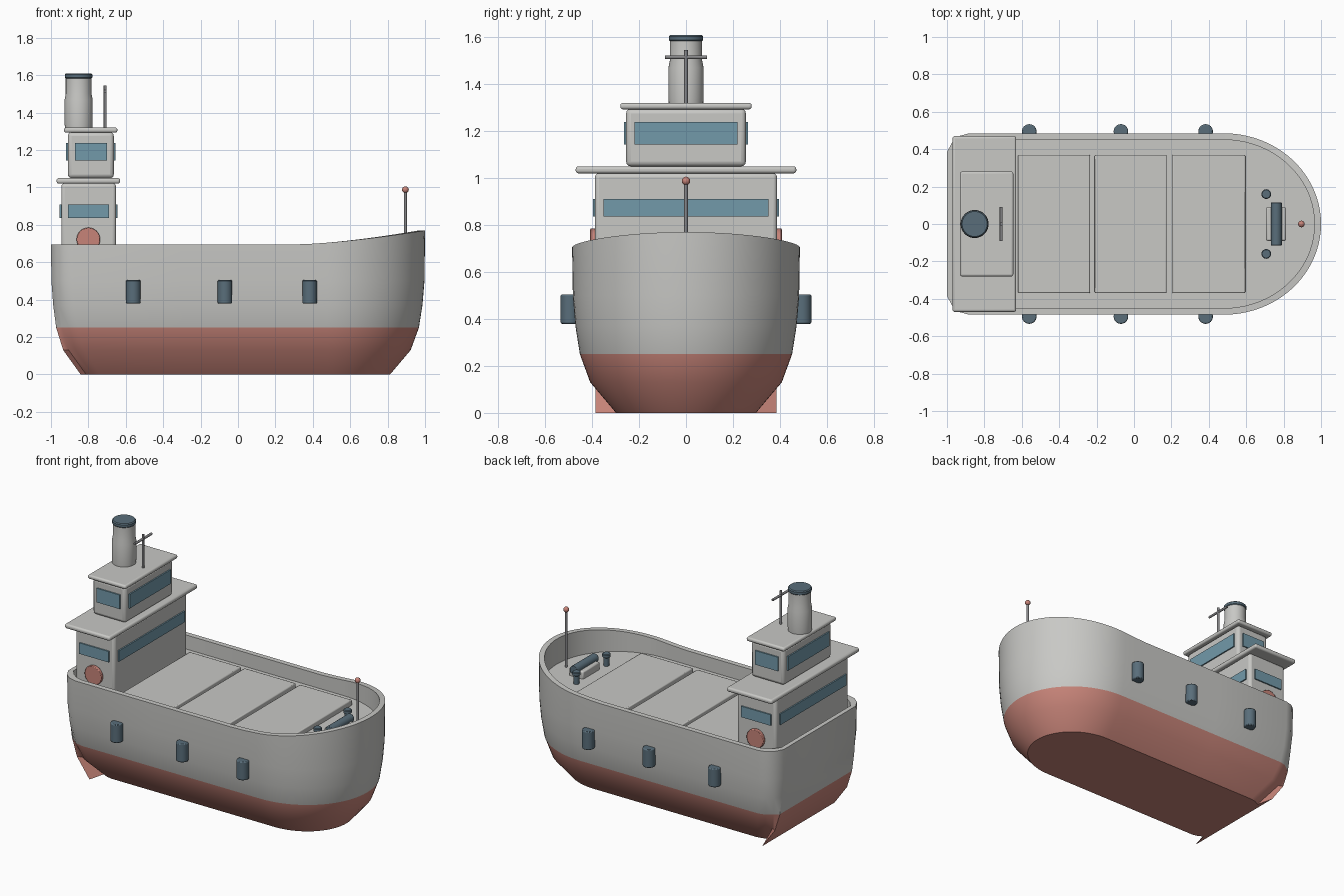
import bpy, bmesh, math
from mathutils import Matrix

if "Cube" in bpy.data.objects:
    bpy.data.objects.remove(bpy.data.objects["Cube"])


def material(name, color):
    m = bpy.data.materials.new(name)
    m.diffuse_color = (*color, 1)
    m.use_nodes = True
    m.node_tree.nodes["Principled BSDF"].inputs["Base Color"].default_value = m.diffuse_color
    return m


GREY = material("pale grey paint", (0.58, 0.58, 0.56))
RED = material("faded red paint", (0.57, 0.23, 0.19))
GLASS = material("blue glass", (0.17, 0.32, 0.40))
SLATE = material("dark slate", (0.10, 0.155, 0.195))
METAL = material("mast metal", (0.24, 0.24, 0.25))


def make(name, bm, *mats):
    bmesh.ops.recalc_face_normals(bm, faces=bm.faces[:])
    me = bpy.data.meshes.new(name)
    bm.to_mesh(me)
    bm.free()
    for m in mats:
        me.materials.append(m)
    ob = bpy.data.objects.new(name, me)
    bpy.context.collection.objects.link(ob)
    return ob


def bevel(ob, width, segments=2):
    mod = ob.modifiers.new("bevel", 'BEVEL')
    mod.width, mod.segments = width, segments
    mod.limit_method = 'ANGLE'


def box(name, x, y, z, mat, round_=0.0, segments=2):
    """Box given by (min, max) pairs on each axis."""
    bm = bmesh.new()
    bmesh.ops.create_cube(bm, size=1)
    for v in bm.verts:
        v.co = [(a + b) / 2 + c * (b - a) for (a, b), c in zip((x, y, z), v.co)]
    ob = make(name, bm, mat)
    if round_:
        bevel(ob, round_, segments)
    return ob


def rod(name, center, r, length, mat, axis='Z', round_=0.0, sides=24):
    bm = bmesh.new()
    bmesh.ops.create_cone(bm, cap_ends=True, segments=sides, radius1=r, radius2=r, depth=length)
    if axis == 'Y':
        bm.transform(Matrix.Rotation(math.pi / 2, 4, 'X'))
    bm.transform(Matrix.Translation(center))
    ob = make(name, bm, mat)
    if round_:
        bevel(ob, round_)
    return ob


def lathe(name, x, y, profile, mat, sides=32):
    """Turned solid from (radius, height) points."""
    bm = bmesh.new()
    rings = [[bm.verts.new((x + r * math.cos(a), y + r * math.sin(a), z))
              for a in (2 * math.pi * i / sides for i in range(sides))] for r, z in profile]
    for lo, hi in zip(rings, rings[1:]):
        for i in range(sides):
            j = (i + 1) % sides
            bm.faces.new((lo[i], lo[j], hi[j], hi[i]))
    bm.faces.new(rings[0])
    bm.faces.new(rings[-1])
    return make(name, bm, mat)


# Hull: one plan outline, drawn in towards the keel
BOW, HALF = 0.48, 0.485
plan = [(-0.97, 0.44), (-0.93, 0.472), (-0.88, HALF), (-0.3, HALF), (0.3, HALF), (0.4, HALF)]
plan += [(BOW + 0.52 * math.sin(a), HALF * math.cos(a))
         for a in (math.pi / 2 * i / 20 for i in range(21))]


def sheer(x):
    return 0.695 + 0.075 * max(0, (x - 0.3) / 0.7) ** 1.5


def ring(bm, inset, z=None, corner=0.385):
    pts = [(-1 + inset * 0.85, corner)]
    for x, y in plan:
        x = BOW + (x - BOW) * (0.52 - inset) / 0.52 if x > BOW else \
            x * (1 - inset * 0.87) if x < 0 else x
        pts.append((x, y * (HALF - inset) / HALF))
    pts += [(x, -y) for x, y in reversed(pts[:-1])]
    return [bm.verts.new((x, y, sheer(x) if z is None else z)) for x, y in pts]


bm = bmesh.new()
rings = [ring(bm, 0.187, 0), ring(bm, 0.077, 0.13), ring(bm, 0.033, 0.25), ring(bm, 0.014, 0.37),
         ring(bm, 0.003, 0.5), ring(bm, 0), ring(bm, 0.035, None, 0.37), ring(bm, 0.035, 0.6, 0.37)]
for i in (6, 7):  # keep the inner rim level with the outer rim
    for v, o in zip(rings[i], rings[5]):
        if i == 6:
            v.co.z = o.co.z
for lo, hi in zip(rings, rings[1:]):
    n = len(lo)
    for i in range(n):
        bm.faces.new((lo[i], lo[(i + 1) % n], hi[(i + 1) % n], hi[i]))
bm.faces.new(rings[0])
bm.faces.new(rings[-1])
for f in bm.faces:
    f.material_index = int(f.calc_center_median().z < 0.249)
make("hull", bm, GREY, RED)

# Cargo hatches
for i, (a, b) in enumerate(((-0.62, -0.235), (-0.21, 0.175), (0.205, 0.595))):
    box(f"hatch_cover_{i + 1}", (a, b), (-0.37, 0.37), (0.59, 0.635), GREY, 0.006)

# Deckhouse, bridge and their roofs
box("deckhouse", (-0.945, -0.652), (-0.388, 0.388), (0.59, 1.022), GREY, 0.018, 3)
box("deckhouse_roof", (-0.97, -0.63), (-0.47, 0.47), (1.02, 1.05), GREY, 0.012, 3)
box("bridge", (-0.91, -0.664), (-0.255, 0.255), (1.05, 1.295), GREY, 0.02, 3)
box("bridge_roof", (-0.93, -0.645), (-0.28, 0.28), (1.293, 1.32), GREY, 0.011, 3)


def windows(name, x, y, z, wx, wy):
    """Window plates on all four walls of a house."""
    for s, tag in ((-1, "port"), (1, "starboard")):
        box(f"{name}_window_{tag}", wx, sorted((s * y, s * (y + 0.009))), z, GLASS)
    box(f"{name}_window_front", (x[1], x[1] + 0.009), (-wy, wy), z, GLASS)
    box(f"{name}_window_rear", (x[0] - 0.009, x[0]), (-wy, wy), z, GLASS)


windows("deckhouse", (-0.945, -0.652), 0.388, (0.836, 0.91), (-0.91, -0.69), 0.352)
windows("bridge", (-0.91, -0.664), 0.255, (1.143, 1.238), (-0.872, -0.70), 0.22)

# Funnel with slate cap
lathe("funnel", -0.852, 0, [(0.073, 1.315), (0.075, 1.34), (0.075, 1.47), (0.069, 1.50),
                            (0.069, 1.59)], GREY)
lathe("funnel_cap", -0.852, 0, [(0.068, 1.582), (0.073, 1.588), (0.073, 1.604), (0.067, 1.61)], SLATE)

# Radar mast with crossbar
rod("radar_mast", (-0.71, 0, 1.43), 0.008, 0.23, METAL, sides=12)
rod("radar_crossbar", (-0.71, 0, 1.515), 0.008, 0.18, METAL, 'Y', sides=12)

# Life rings and hull fenders on both sides
for s, tag in ((-1, "port"), (1, "starboard")):
    rod(f"life_ring_{tag}", (-0.80, s * 0.397, 0.722), 0.063, 0.022, RED, 'Y', 0.004, 32)
    for i, x in enumerate((-0.56, -0.07, 0.383)):
        rod(f"fender_{tag}_{i + 1}", (x, s * 0.495, 0.442), 0.039, 0.125, SLATE, 'Z', 0.006)
    # Mooring bollards
    lathe(f"bollard_{tag}", 0.707, s * 0.16, [(0.018, 0.595), (0.018, 0.655), (0.026, 0.66),
                                              (0.026, 0.678), (0.022, 0.682)], SLATE, 20)

# Anchor winch
box("winch_base", (0.706, 0.813), (-0.09, 0.09), (0.59, 0.65), GREY, 0.008)
rod("winch_drum", (0.761, 0, 0.655), 0.029, 0.23, SLATE, 'Y', 0.003)

# Bow light
rod("bow_mast", (0.895, 0, 0.79), 0.008, 0.39, METAL, sides=12)
bm = bmesh.new()
bmesh.ops.create_uvsphere(bm, u_segments=16, v_segments=10, radius=0.018)
bm.transform(Matrix.Translation((0.895, 0, 0.988)))
make("bow_light", bm, RED)

# Smooth shading with crisp edges
for ob in bpy.data.objects:
    ob.select_set(True)
    bpy.context.view_layer.objects.active = ob
bpy.ops.object.shade_smooth_by_angle(angle=math.radians(35))
